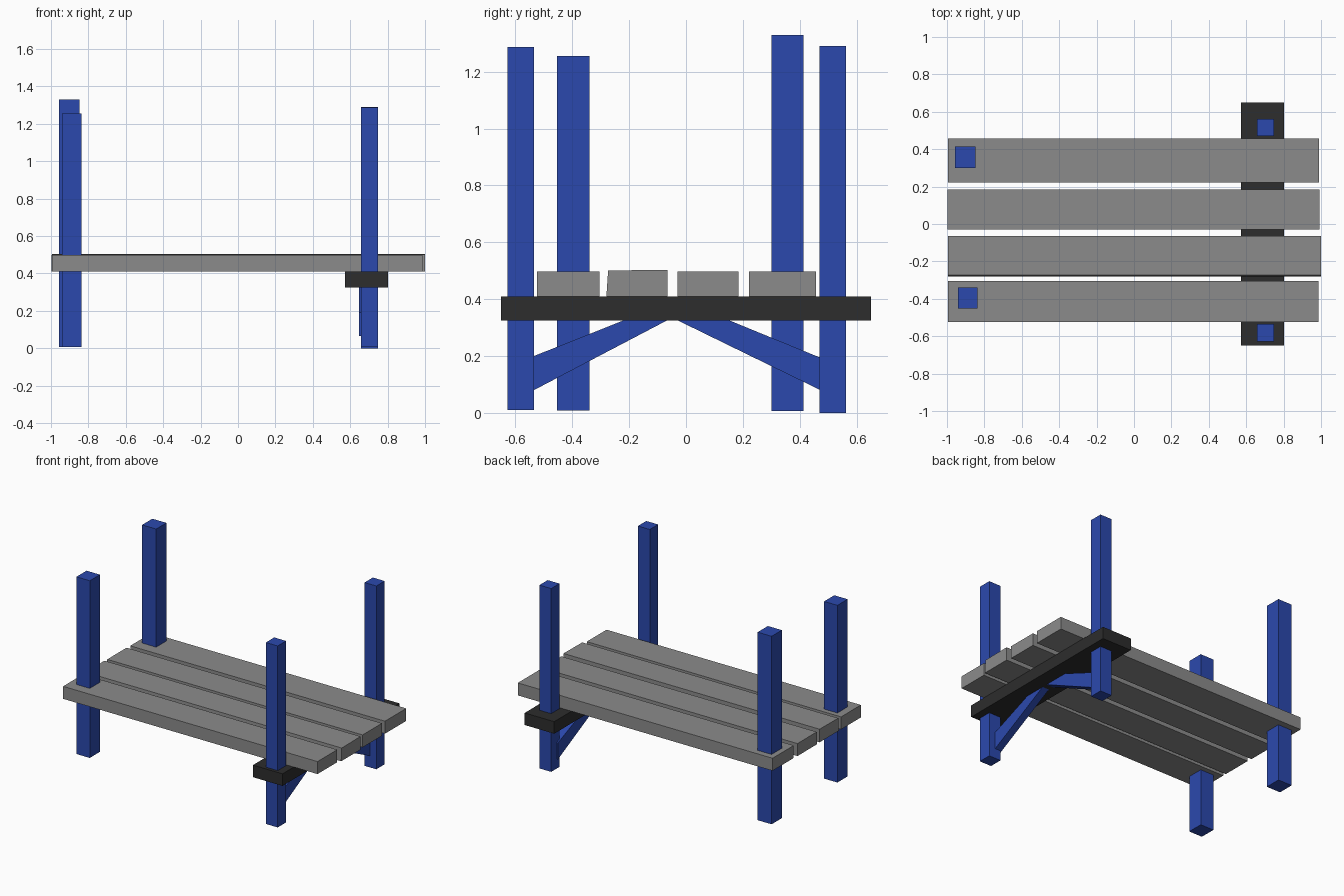
import bpy

if "Cube" in bpy.data.objects:
    bpy.data.objects.remove(bpy.data.objects["Cube"])


def material(name, color):
    m = bpy.data.materials.new(name)
    m.diffuse_color = color
    m.use_nodes = True
    m.node_tree.nodes["Principled BSDF"].inputs["Base Color"].default_value = m.diffuse_color
    return m


blue = material("blue_paint", (0.024, 0.066, 0.42, 1))
black = material("dark_wood", (0.026, 0.026, 0.026, 1))
grey = material("grey_wood", (0.26, 0.26, 0.26, 1))


def prism(name, profile, x0, x1, mat):
    """Extrude a (y, z) quad profile from x0 to x1."""
    area = sum(a[0] * b[1] - b[0] * a[1]
               for a, b in zip(profile, profile[1:] + profile[:1]))
    if area < 0:
        profile = profile[::-1]
    n = len(profile)
    verts = [(x, y, z) for x in (x0, x1) for y, z in profile]
    faces = [tuple(reversed(range(n))), tuple(range(n, 2 * n))]
    faces += [(i, (i + 1) % n, n + (i + 1) % n, n + i) for i in range(n)]
    mesh = bpy.data.meshes.new(name)
    mesh.from_pydata(verts, [], faces)
    mesh.materials.append(mat)
    ob = bpy.data.objects.new(name, mesh)
    bpy.context.collection.objects.link(ob)
    return ob


def box(name, x, y, z, mat):
    profile = [(y[0], z[0]), (y[1], z[0]), (y[1], z[1]), (y[0], z[1])]
    return prism(name, profile, x[0], x[1], mat)


# Four deck planks, each slightly uneven
box("plank_front", (-0.995, 0.987), (-0.525, -0.305), (0.41, 0.498), grey)
prism("plank_mid_front", [(-0.28, 0.41), (-0.065, 0.41), (-0.065, 0.503), (-0.274, 0.501)],
      -0.995, 1.0, grey)
box("plank_mid_back", (-0.998, 0.992), (-0.03, 0.185), (0.41, 0.498), grey)
box("plank_back", (-0.995, 0.99), (0.222, 0.458), (0.41, 0.498), grey)

# Posts: the left pair runs through the planks, the right pair through the beam
box("left_front_post", (-0.942, -0.838), (-0.453, -0.34), (0.008, 1.256), blue)
box("left_back_post", (-0.957, -0.848), (0.3, 0.414), (0.006, 1.33), blue)
box("right_front_post", (0.657, 0.749), (-0.628, -0.535), (0.01, 1.288), blue)
box("right_back_post", (0.657, 0.749), (0.47, 0.562), (0.0, 1.291), blue)

# Cross beam under the right end
box("cross_beam", (0.572, 0.802), (-0.65, 0.65), (0.325, 0.41), black)

# Tapered diagonal braces between the right posts and the beam
prism("front_brace", [(-0.56, 0.067), (-0.01, 0.355), (-0.145, 0.355), (-0.56, 0.19)],
      0.648, 0.70, blue)
prism("back_brace", [(0.50, 0.067), (-0.09, 0.355), (0.08, 0.355), (0.50, 0.183)],
      0.648, 0.70, blue)
